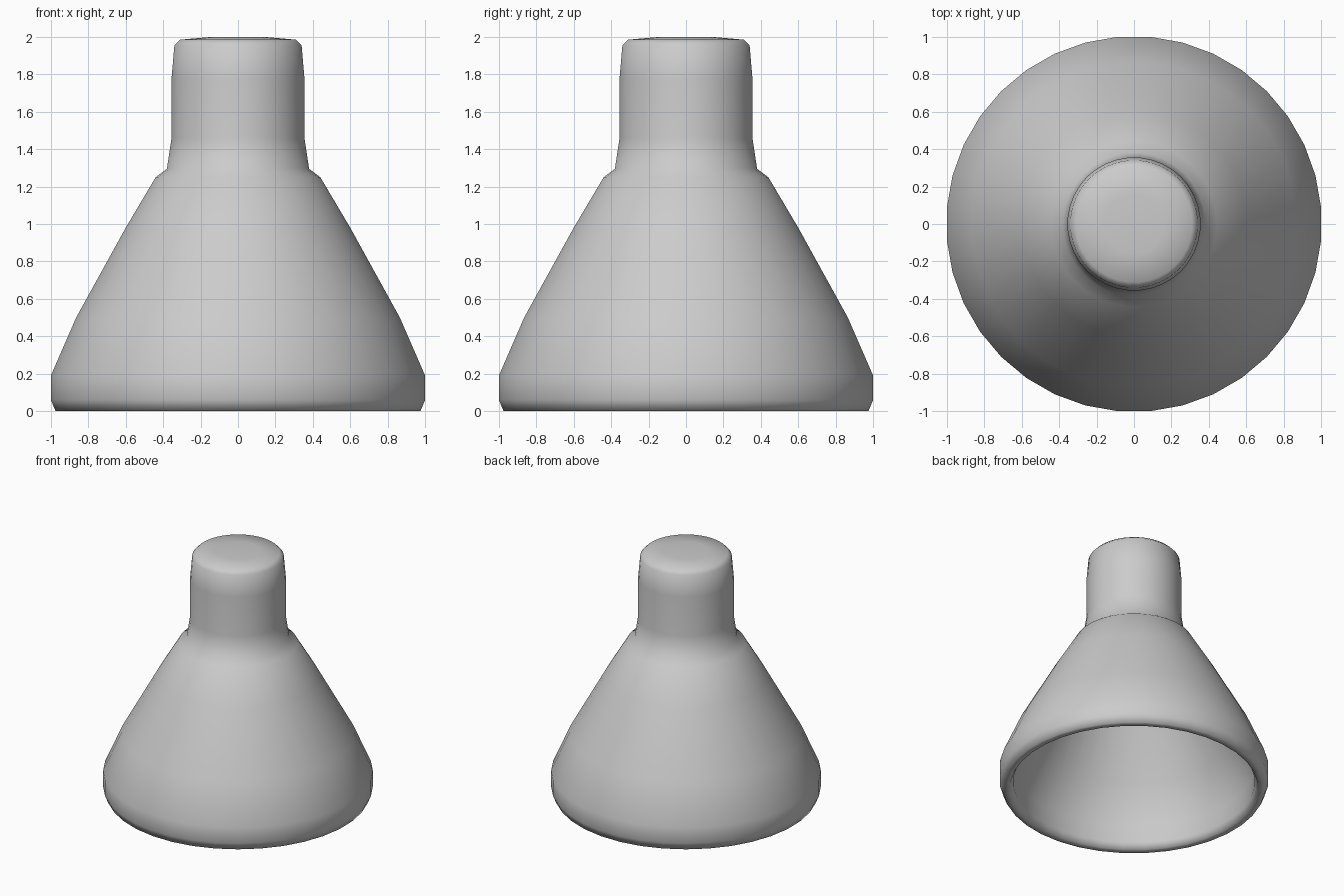
import bpy, bmesh
from math import cos, radians, tau
from mathutils import Matrix, Vector

if "Cube" in bpy.data.objects:
    bpy.data.objects.remove(bpy.data.objects["Cube"])

SIDES = 36
HALF_STEP = radians(5)

grey = bpy.data.materials.new("plain_grey")
grey.use_nodes = True
colour = (0.6, 0.6, 0.6, 1)
grey.diffuse_color = colour
grey.node_tree.nodes["Principled BSDF"].inputs["Base Color"].default_value = colour


def lathe(name, profile):
    """Spin an (r, z) profile around z, with a flat side towards each axis."""
    bm = bmesh.new()
    turn = Matrix.Rotation(HALF_STEP, 3, "Z")
    verts = [bm.verts.new(turn @ Vector((r / cos(HALF_STEP), 0, z))) for r, z in profile]
    edges = [bm.edges.new(pair) for pair in zip(verts, verts[1:])]
    bmesh.ops.spin(bm, geom=verts + edges, axis=(0, 0, 1), cent=(0, 0, 0),
                   angle=tau, steps=SIDES, use_merge=True)
    bmesh.ops.remove_doubles(bm, verts=bm.verts, dist=0.0005)
    bmesh.ops.recalc_face_normals(bm, faces=bm.faces)
    for face in bm.faces:
        face.smooth = True
    mesh = bpy.data.meshes.new(name)
    bm.to_mesh(mesh)
    bm.free()
    mesh.materials.append(grey)
    obj = bpy.data.objects.new(name, mesh)
    bpy.context.collection.objects.link(obj)
    return obj


# Domed cap, neck, shoulder and flared skirt down to the rim
outside = [(0, 2.0), (0.16, 1.998), (0.31, 1.985), (0.34, 1.955), (0.355, 1.78),
           (0.355, 1.46), (0.38, 1.295), (0.44, 1.25), (0.6, 0.98), (0.865, 0.5),
           (1.0, 0.19), (1.0, 0.06), (0.975, 0.0)]

# Rim underside, inner band and hollow interior
inside = [(0.925, 0.0), (0.9, 0.05), (0.9, 0.19), (0.77, 0.48), (0.5, 0.95),
          (0.34, 1.2), (0.26, 1.3), (0.25, 1.85), (0, 1.88)]

lathe("hollow_flared_body", outside + inside)
